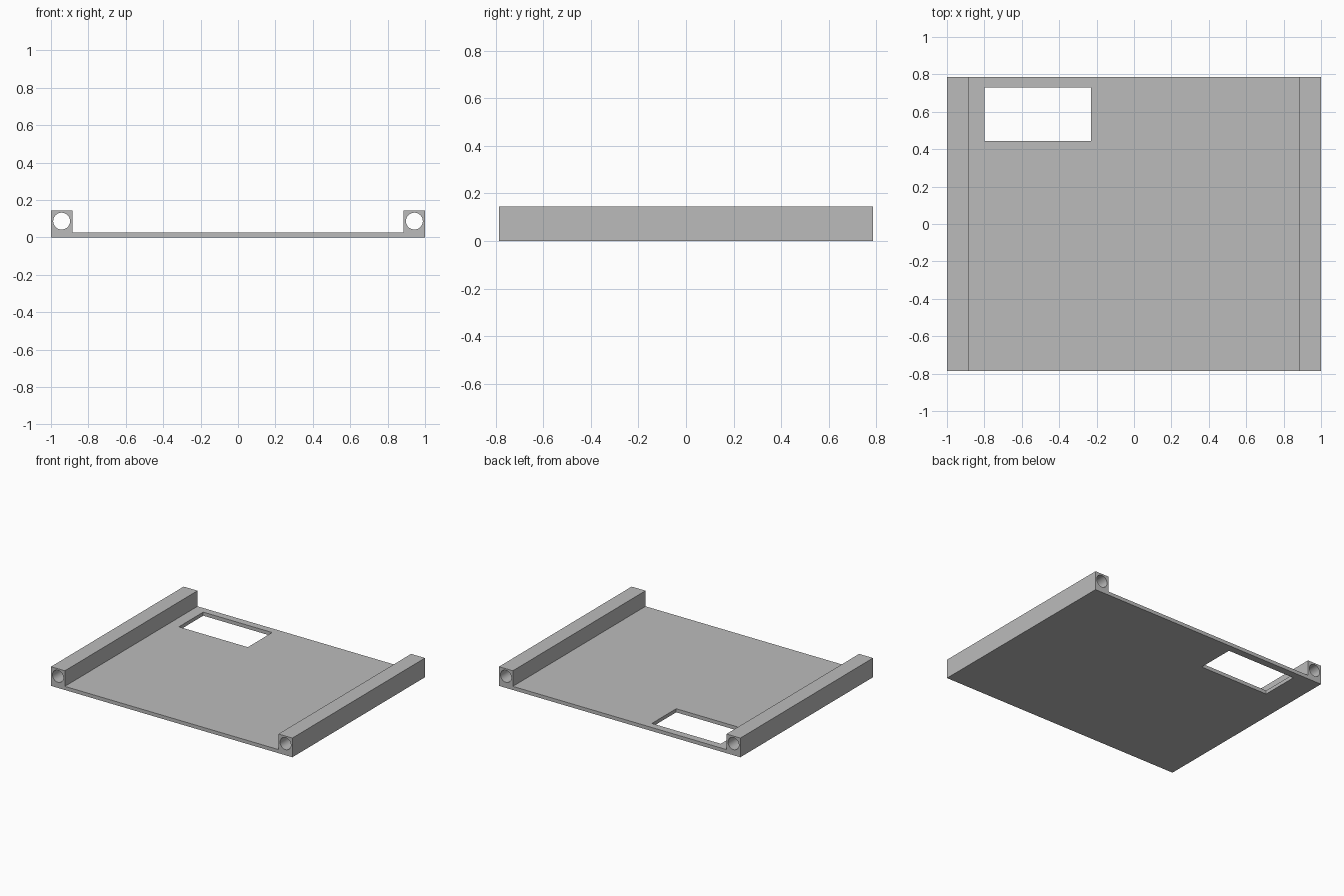
import bpy
import bmesh
import math
from mathutils import Matrix, Vector

cube = bpy.data.objects.get("Cube")
if cube:
    bpy.data.objects.remove(cube, do_unlink=True)

HALF_W, HALF_D = 1.0, 0.785
RAIL_IN, RAIL_H, PLATE_H = 0.885, 0.144, 0.027
BORE_X, BORE_Z, BORE_R = 0.943, 0.087, 0.045

grey = bpy.data.materials.new("plain grey")
grey.use_nodes = True
grey.diffuse_color = (0.5, 0.5, 0.5, 1)
grey.node_tree.nodes["Principled BSDF"].inputs["Base Color"].default_value = grey.diffuse_color


def finish(name, bm):
    bmesh.ops.recalc_face_normals(bm, faces=bm.faces)
    mesh = bpy.data.meshes.new(name)
    bm.to_mesh(mesh)
    bm.free()
    mesh.materials.append(grey)
    obj = bpy.data.objects.new(name, mesh)
    bpy.context.collection.objects.link(obj)
    return obj


def extrude_profile(name, points):
    """Sweep an x-z outline along the full depth."""
    bm = bmesh.new()
    face = bm.faces.new([bm.verts.new((x, -HALF_D, z)) for x, z in points])
    swept = bmesh.ops.extrude_face_region(bm, geom=[face])["geom"]
    verts = [v for v in swept if isinstance(v, bmesh.types.BMVert)]
    bmesh.ops.translate(bm, verts=verts, vec=(0, 2 * HALF_D, 0))
    return finish(name, bm)


def box(name, low, high):
    low, high = Vector(low), Vector(high)
    bm = bmesh.new()
    place = Matrix.Translation((low + high) / 2) @ Matrix.Diagonal((*(high - low), 1))
    bmesh.ops.create_cube(bm, size=1, matrix=place)
    return finish(name, bm)


def rod(name, x):
    bm = bmesh.new()
    place = Matrix.Translation((x, 0, BORE_Z)) @ Matrix.Rotation(math.pi / 2, 4, "X")
    bmesh.ops.create_cone(bm, cap_ends=True, segments=48, radius1=BORE_R,
                          radius2=BORE_R, depth=2 * HALF_D + 0.2, matrix=place)
    return finish(name, bm)


# Tray: floor plate with a raised rail along each side
right_half = [(-HALF_W, 0), (-HALF_W, RAIL_H), (-RAIL_IN, RAIL_H), (-RAIL_IN, PLATE_H)]
left_half = [(-x, z) for x, z in reversed(right_half)]
tray = extrude_profile("railed_tray", right_half + left_half)

# Cutters: rectangular window near the back, round bore through each rail
cutters = [box("window_cutter", (-0.8, 0.443, -0.1), (-0.229, 0.731, 0.1)),
           rod("right_bore_cutter", -BORE_X),
           rod("left_bore_cutter", BORE_X)]
for cutter in cutters:
    cutter.hide_render = True
    cut = tray.modifiers.new(cutter.name, "BOOLEAN")
    cut.operation = "DIFFERENCE"
    cut.solver = "EXACT"
    cut.object = cutter

# Bake the cuts, then drop the cutters
graph = bpy.context.evaluated_depsgraph_get()
tray_mesh = bpy.data.meshes.new_from_object(tray.evaluated_get(graph))
tray.modifiers.clear()
tray.data = tray_mesh
for cutter in cutters:
    bpy.data.objects.remove(cutter, do_unlink=True)

# Smooth bores, sharp box edges
bpy.ops.object.select_all(action="DESELECT")
tray.select_set(True)
bpy.context.view_layer.objects.active = tray
bpy.ops.object.shade_smooth_by_angle(angle=math.radians(30))
